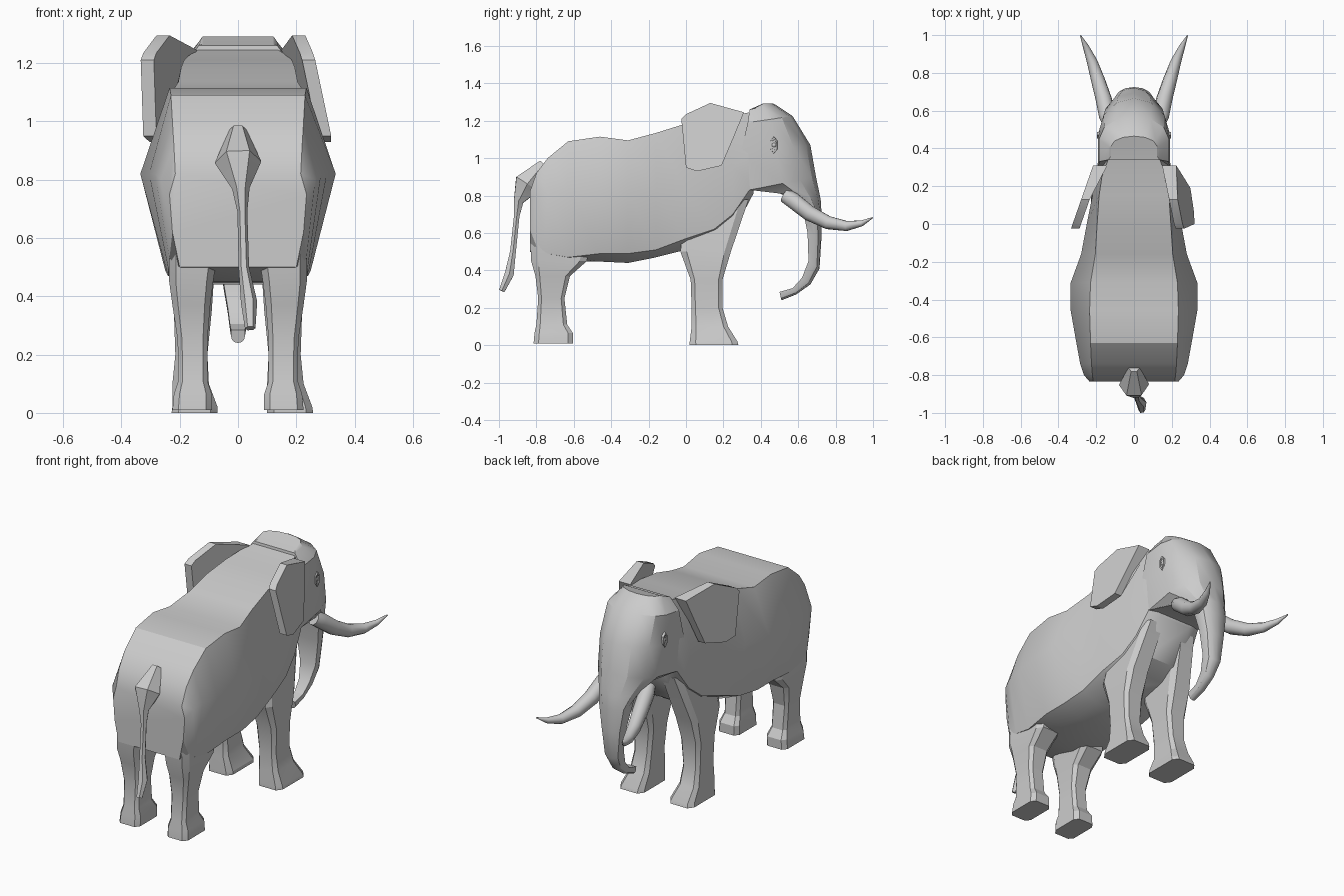
import bpy, bmesh, math
from mathutils import Vector

if "Cube" in bpy.data.objects:
    bpy.data.objects.remove(bpy.data.objects["Cube"])


def finish(name, bm, angle=30):
    bmesh.ops.recalc_face_normals(bm, faces=bm.faces)
    me = bpy.data.meshes.new(name)
    bm.to_mesh(me)
    bm.free()
    ob = bpy.data.objects.new(name, me)
    bpy.context.collection.objects.link(ob)
    bpy.ops.object.select_all(action='DESELECT')
    ob.select_set(True)
    bpy.context.view_layer.objects.active = ob
    bpy.ops.object.shade_smooth_by_angle(angle=math.radians(angle))
    return ob


def loft(name, rings, angle=30):
    """Skin a list of equally sized point rings and cap both ends."""
    bm = bmesh.new()
    vs = [[bm.verts.new(p) for p in r] for r in rings]
    n = len(vs[0])
    for a, b in zip(vs, vs[1:]):
        for i in range(n):
            j = (i + 1) % n
            bm.faces.new((a[i], a[j], b[j], b[i]))
    bm.faces.new(vs[0])
    bm.faces.new(vs[-1])
    return finish(name, bm, angle)


def tube(name, path, sides, angle=30):
    """Tapered tube along (x, y, z, radius) points."""
    rings = []
    for i, (x, y, z, r) in enumerate(path):
        a = Vector(path[max(i - 1, 0)][:3])
        b = Vector(path[min(i + 1, len(path) - 1)][:3])
        t = (b - a).normalized()
        u = (Vector((1, 0, 0)) - t * t.x).normalized()
        v = t.cross(u)
        rings.append([Vector((x, y, z)) + r * (u * math.cos(k) + v * math.sin(k))
                      for k in (2 * math.pi * s / sides for s in range(sides))])
    return loft(name, rings, angle)


# Body and neck: y, then half width and height of top, flank, lower side, belly
body = [
    (-.835, .215, .82, .235, .75, .225, .62, .20, .50),
    (-.80, .22, .92, .265, .80, .235, .53, .14, .49),
    (-.74, .225, 1.0, .285, .82, .238, .49, .11, .48),
    (-.63, .23, 1.09, .305, .82, .24, .47, .11, .45),
    (-.46, .235, 1.115, .335, .82, .25, .49, .14, .447),
    (-.31, .23, 1.095, .335, .82, .25, .49, .14, .44),
    (-.16, .205, 1.135, .28, .82, .24, .51, .14, .47),
    (0.0, .195, 1.185, .25, .83, .23, .57, .12, .51),
    (.15, .185, 1.21, .22, .85, .21, .62, .10, .54),
    (.25, .17, 1.225, .205, .95, .195, .70, .12, .60),
    (.36, .13, 1.25, .185, 1.05, .175, .86, .10, .81),
]
rings = []
for y, *p in body:
    half = [(p[i], p[i + 1]) for i in (0, 2, 4, 6)]
    rings.append([(x, y, z) for x, z in half] + [(-x, y, z) for x, z in reversed(half)])
loft("body", rings)

# Head and trunk: back y z, front y z, half width of a rounded D section
head = [
    (.34, 1.26, .48, 1.285, .135),
    (.33, 1.19, .57, 1.225, .185),
    (.29, 1.02, .665, 1.07, .19),
    (.34, .83, .695, .90, .178),
    (.49, .818, .72, .78, .125),
    (.62, .75, .725, .70, .095),
    (.65, .60, .724, .57, .07),
    (.655, .45, .714, .41, .05),
    (.62, .36, .665, .325, .035),
    (.57, .305, .59, .272, .028),
    (.50, .285, .51, .24, .024),
]
right = [(1, 0), (1, .5), (.85, .76), (.48, .94)]
section = right + [(0, 1)] + [(-x, t) for x, t in reversed(right)]
rings = [[(w * x, by + (fy - by) * t, bz + (fz - bz) * t) for x, t in section]
         for by, bz, fy, fz, w in head]
top = [(x * .9, y * .75 + .42 * .25, 1.265 + .027 * min(1, (y - .34) / .06)) for x, y, z in rings[0]]
loft("head_and_trunk", [top] + rings, 30)

# Legs: z, x range, y range, lightly chamfered square sections
front_leg = [(0, .10, .258, .02, .28), (.02, .10, .255, .02, .275), (.10, .10, .225, .03, .225),
             (.20, .105, .215, .03, .195), (.35, .09, .22, .025, .195),
             (.50, .08, .222, -.03, .24), (.78, .05, .175, -.0, .335)]
hind_leg = [(.01, .09, .225, -.815, -.605), (.065, .09, .22, -.81, -.605), (.11, .105, .205, -.80, -.635),
            (.25, .105, .207, -.79, -.65), (.37, .095, .225, -.805, -.62),
            (.45, .085, .236, -.828, -.53), (.62, .06, .238, -.835, -.5)]
for name, leg in (("front_leg", front_leg), ("hind_leg", hind_leg)):
    for side, s in (("right", 1), ("left", -1)):
        rings = []
        for z, x0, x1, y0, y1 in leg:
            cx, cy = (x0 + x1) / 2, (y0 + y1) / 2
            if s < 0 and name == "front_leg" and z < .05:
                cx -= .03          # the left front foot turns inward
            hx, hy = (x1 - x0) / 2, (y1 - y0) / 2
            rings.append([(s * (cx + hx * a), cy + hy * b, z) for a, b in
                          ((1, .75), (.7, 1), (-.7, 1), (-1, .75), (-1, -.75), (-.7, -1), (.7, -1), (1, -.75))])
        loft(side + "_" + name, rings, 20)

# Ears: one outline, each tilted a little differently
outline = [(-.025, 1.21), (0, 1.235), (.13, 1.295), (.31, 1.245), (.25, 1.10), (.19, .96), (.06, .93), (0, .95)]
for name, s, a, b, c in (("right_ear", 1, .215, .10, .22), ("left_ear", -1, .22, .35, 0)):
    out = [(s * (a + b * (.3 - y) + c * (1.29 - z)), y, z) for y, z in outline]
    inn = [(x - s * (.045 + (.03 if y > .28 else 0)), y, z) for x, y, z in out]
    loft(name, [out, inn])

for side, s in (("right", 1), ("left", -1)):
    # Tusks
    tube(side + "_tusk", [(s * x, y, z, r) for x, y, z, r in (
        (.125, .53, .80, .04), (.14, .57, .775, .045), (.16, .66, .705, .043), (.19, .76, .655, .037),
        (.222, .86, .637, .028), (.255, .94, .652, .016), (.283, .998, .682, .003))], 10, 60)
    # Eyes: almond rim around a small ball
    rim = bmesh.new()
    n = 6
    v = [[rim.verts.new((s * x, .47 + .022 * k * math.sin(i * math.tau / n),
                         1.07 + .048 * k * math.cos(i * math.tau / n))) for i in range(n)]
         for x, k in ((.18, 1), (.195, .9), (.195, .65), (.18, .6))]
    for p, q in zip(v, v[1:]):
        for i in range(n):
            rim.faces.new((p[i], p[(i + 1) % n], q[(i + 1) % n], q[i]))
    finish(side + "_eyelid", rim)
    ball = bmesh.new()
    bmesh.ops.create_uvsphere(ball, u_segments=8, v_segments=6, radius=.016)
    bmesh.ops.translate(ball, verts=ball.verts, vec=(s * .179, .47, 1.07))
    finish(side + "_eye", ball, 60)

# Tail
tube("tail", [(0, -.76, .97, .03), (0, -.85, .86, .08), (.01, -.895, .77, .03), (.015, -.905, .69, .017),
              (.02, -.925, .50, .018), (.038, -.945, .38, .028), (.042, -.985, .29, .018)], 6)
